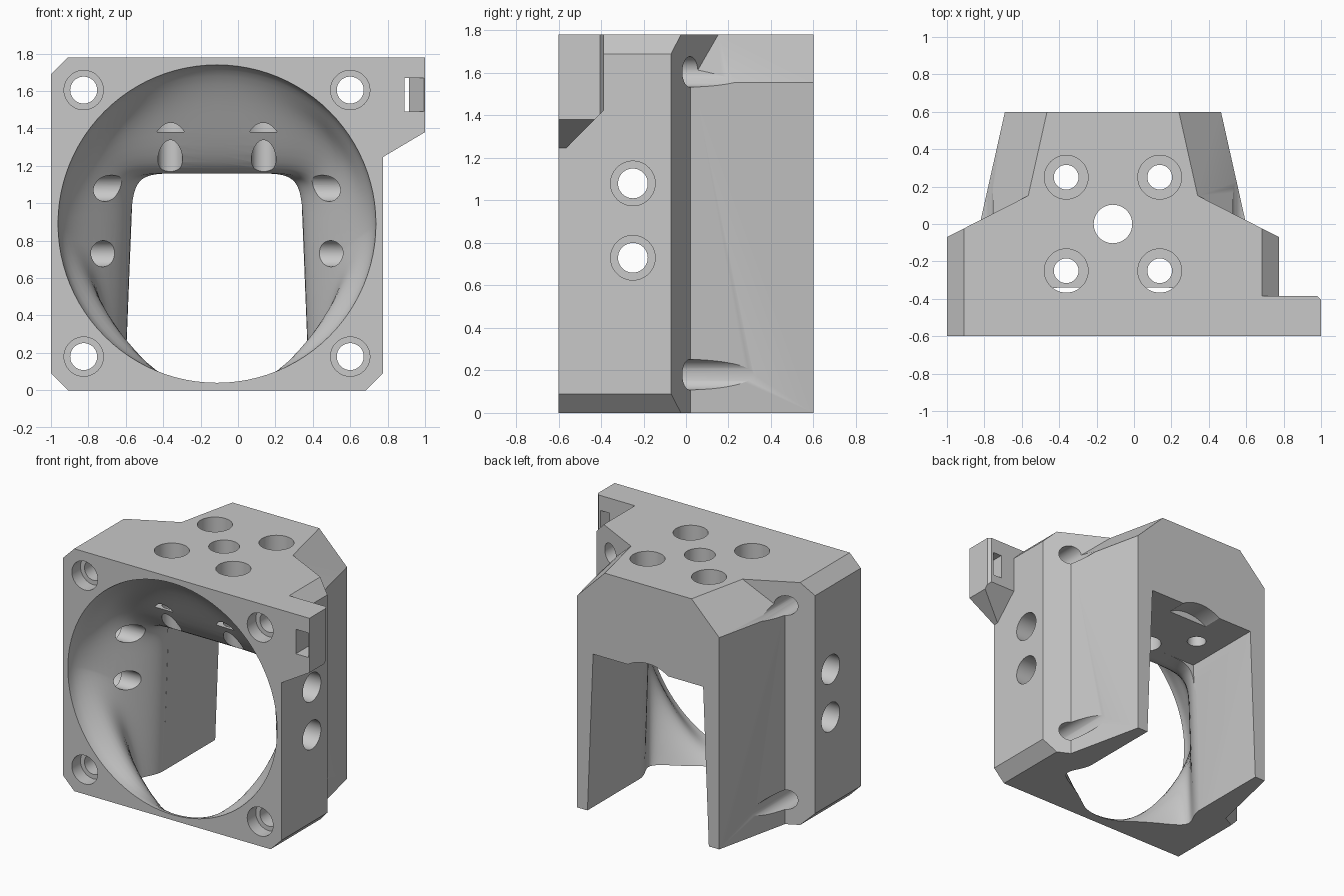
import bpy, bmesh, math
from mathutils import Vector, Matrix

cube = bpy.data.objects.get("Cube")
if cube:
    bpy.data.objects.remove(cube, do_unlink=True)

CX = -0.1125          # symmetry plane of the housing
MIRROR = (-1, 1)

grey = bpy.data.materials.new("plain_grey")
grey.use_nodes = True
grey.diffuse_color = (0.58, 0.58, 0.58, 1)
grey.node_tree.nodes["Principled BSDF"].inputs["Base Color"].default_value = (0.58, 0.58, 0.58, 1)


def to_object(name, bm):
    bmesh.ops.recalc_face_normals(bm, faces=bm.faces)
    mesh = bpy.data.meshes.new(name)
    bm.to_mesh(mesh)
    bm.free()
    mesh.materials.append(grey)
    ob = bpy.data.objects.new(name, mesh)
    bpy.context.collection.objects.link(ob)
    return ob


def hull(name, points):
    bm = bmesh.new()
    for p in points:
        bm.verts.new(p)
    bmesh.ops.convex_hull(bm, input=bm.verts)
    bmesh.ops.dissolve_limit(bm, angle_limit=0.002, verts=bm.verts, edges=bm.edges)
    return to_object(name, bm)


def prism(name, profile, y0, y1, cuts=()):
    """Extrude an xz profile along y, then trim it with planes (point, outward normal)."""
    bm = bmesh.new()
    face = bm.faces.new([bm.verts.new((x, y0, z)) for x, z in profile])
    ext = bmesh.ops.extrude_face_region(bm, geom=[face])
    bmesh.ops.translate(bm, vec=(0, y1 - y0, 0),
                        verts=[g for g in ext["geom"] if isinstance(g, bmesh.types.BMVert)])
    for point, normal in cuts:
        geom = bm.verts[:] + bm.edges[:] + bm.faces[:]
        bmesh.ops.bisect_plane(bm, geom=geom, plane_co=point, plane_no=normal, clear_outer=True)
        bmesh.ops.holes_fill(bm, edges=[e for e in bm.edges if e.is_boundary])
    return to_object(name, bm)


def cylinder(name, start, end, radius, sides=48):
    a, b = Vector(start), Vector(end)
    bm = bmesh.new()
    turn = (b - a).to_track_quat('Z', 'Y').to_matrix().to_4x4()
    bmesh.ops.create_cone(bm, cap_ends=True, segments=sides, radius1=radius, radius2=radius,
                          depth=(b - a).length, matrix=Matrix.Translation((a + b) / 2) @ turn)
    return to_object(name, bm)


def loft(name, rings):
    bm = bmesh.new()
    loops = [[bm.verts.new(p) for p in ring] for ring in rings]
    n = len(loops[0])
    for a, b in zip(loops, loops[1:]):
        for i in range(n):
            j = (i + 1) % n
            bm.faces.new((a[i], a[j], b[j], b[i]))
    bm.faces.new(loops[0])
    bm.faces.new(loops[-1])
    return to_object(name, bm)


def ease(u):
    u = min(u, 1)
    return u * u * (3 - 2 * u)


def inlet_ring(y, u, n=96):
    """Section of the inlet: a circle at u = 0, a rounded box at u = 1; the roof drops first."""
    t, roof = ease(u), ease(u / 0.75)

    def mix(a, b, f=t):
        return a + (b - a) * f
    width, centre = mix(0.85, 0.47), mix(0.89, 0.6)
    top_z, low_z = mix(1.74, 1.16, roof), mix(0.04, -0.9)
    ring = []
    for i in range(n):
        a = math.tau * i / n
        co, si = math.cos(a), math.sin(a)
        if si > 0:
            power, height = 2 + 6 * roof * roof, top_z - centre
        else:
            power, height = 1.3 + 0.7 * (1 - t) ** 12 + 4.7 * t ** 4, centre - low_z
        x = math.copysign(abs(co) ** (2 / power), co) * width
        z = centre + math.copysign(abs(si) ** (2 / power), si) * height
        ring.append((CX + x * (1 + 0.08 * t * (0.6 - z)), y, z))
    return ring


def combine(target, tool, operation):
    mod = target.modifiers.new("combine", 'BOOLEAN')
    mod.operation, mod.solver, mod.object = operation, 'EXACT', tool
    bpy.context.view_layer.objects.active = target
    bpy.ops.object.modifier_apply(modifier=mod.name)
    bpy.data.objects.remove(tool, do_unlink=True)


# Front flange: chamfered square with sloping rear shoulders
half, c, top = 0.8875, 0.09, 1.78
outline = [(CX - half + c, 0), (CX + half - c, 0), (CX + half, c), (CX + half, top - c),
           (CX + half - c, top), (CX - half + c, top), (CX - half, top - c), (CX - half, c)]
shoulders = [((CX + s * half, -0.07, 0), (s * 0.51, 1, 0)) for s in MIRROR]
housing = prism("duct_housing", outline, -0.6, 0.5, shoulders)

# Tapered rear body with bevelled top edges
rear = []
for y, w in ((-0.3, 0.779), (0.6, 0.5775)):
    for s in MIRROR:
        rear += [(CX + s * w, y, 0), (CX + s * w, y, 1.555), (CX + s * (w - 0.225), y, top)]
combine(housing, hull("rear_body", rear), 'UNION')

# Side tab with sloped underside and trimmed outer corner
tab = prism("side_tab", [(0.6, top), (1, top), (1, 1.38), (0.775, 1.247), (0.6, 1.144)], -0.6, -0.385,
            [((0, -0.39, 1.42), (0, 1, -1)), ((1, -0.405, 0), (1, 1, 0))])
combine(housing, tab, 'UNION')

# Round inlet easing into the rectangular channel
steps = 20
rings = [inlet_ring(-0.65, 0)]
rings += [inlet_ring(-0.6 + 0.6 * k / steps, k / steps) for k in range(steps + 1)]
combine(housing, loft("inlet_cutter", rings), 'DIFFERENCE')

# Straight channel, open to the rear and below
channel = [(CX + s * w, y, z) for y in (-0.02, 0.65) for s in MIRROR
           for w, z in ((0.447, 1.16), (0.497, -0.1))]
combine(housing, hull("channel_cutter", channel), 'DIFFERENCE')

# Shallow arch in the rear lintel
combine(housing, cylinder("arch_cutter", (CX, 0.45, 0.909), (CX, 0.7, 0.909), 0.3), 'DIFFERENCE')

# Corner screw holes, running on as grooves along the rear body
for s in MIRROR:
    for z in (0.18, 1.605):
        x = CX + s * 0.7125
        combine(housing, cylinder("screw_hole", (x, -0.7, z), (x, 0.5, z), 0.072), 'DIFFERENCE')
        combine(housing, cylinder("screw_recess", (x, -0.7, z), (x, -0.5, z), 0.105), 'DIFFERENCE')

# Side holes with recesses
for s in MIRROR:
    for z in (0.73, 1.08):
        def at(w):
            return (CX + s * w, -0.25, z)
        combine(housing, cylinder("side_hole", at(1.0), at(0.4), 0.07), 'DIFFERENCE')
        combine(housing, cylinder("side_recess", at(1.0), at(0.71), 0.105), 'DIFFERENCE')

# Top holes with recesses, and the centre hole
for s in MIRROR:
    for y in (-0.25, 0.25):
        x = CX + s * 0.25
        combine(housing, cylinder("top_hole", (x, y, 2), (x, y, 0.9), 0.066), 'DIFFERENCE')
        combine(housing, cylinder("top_recess", (x, y, 2), (x, y, 1.38), 0.117), 'DIFFERENCE')
combine(housing, cylinder("centre_hole", (CX, 0, 2), (CX, 0, 0.9), 0.103), 'DIFFERENCE')

# Slot through the tab, narrow in the middle
for mouth_y, mouth_x in ((-0.65, 1.03), (-0.37, 0.97)):
    slot = [(x, y, z) for z in (1.49, 1.67)
            for x, y in ((0.89, mouth_y), (mouth_x, mouth_y), (0.915, -0.49), (0.89, -0.49))]
    combine(housing, hull("slot_cutter", slot), 'DIFFERENCE')

# Smooth shading with crisp edges
bpy.ops.object.select_all(action='DESELECT')
housing.select_set(True)
bpy.context.view_layer.objects.active = housing
bpy.ops.object.shade_smooth_by_angle(angle=math.radians(25))
